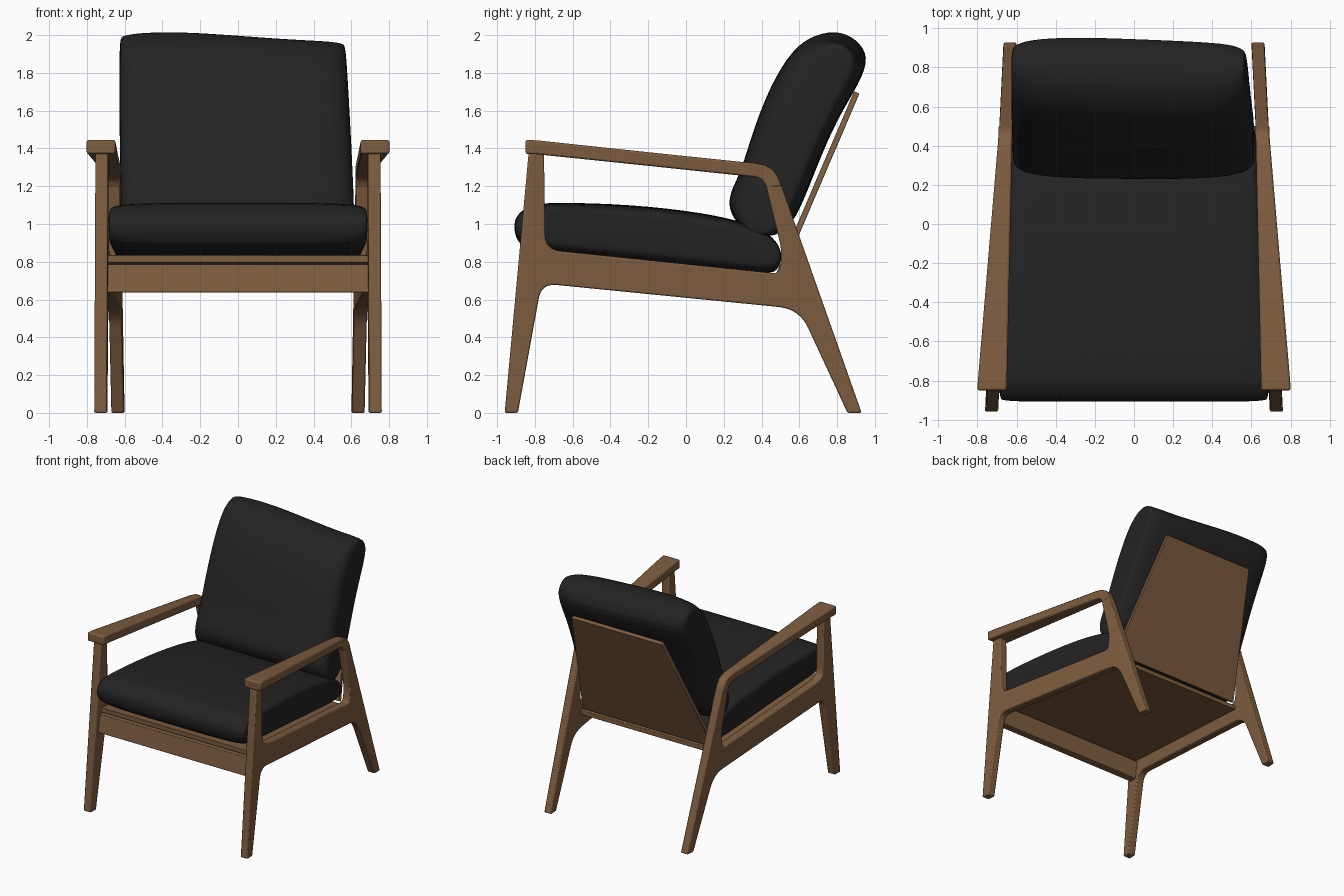
import bpy, bmesh, math
from mathutils import Vector

if "Cube" in bpy.data.objects:
    bpy.data.objects.remove(bpy.data.objects["Cube"])


def material(name, rgb):
    m = bpy.data.materials.new(name)
    m.diffuse_color = (*rgb, 1)
    m.use_nodes = True
    m.node_tree.nodes["Principled BSDF"].inputs["Base Color"].default_value = m.diffuse_color
    return m


WOOD = material("walnut wood", (0.21, 0.11, 0.051))
FABRIC = material("black fabric", (0.017, 0.017, 0.017))


def loft(name, loops, mat, bevel=0.0, mirror=False, subsurf=0):
    """Skin a list of equal-length point loops and cap both ends."""
    bm = bmesh.new()
    rings = [[bm.verts.new(p) for p in loop] for loop in loops]
    n = len(rings[0])
    for a, b in zip(rings, rings[1:]):
        for i in range(n):
            bm.faces.new((a[i], a[(i + 1) % n], b[(i + 1) % n], b[i]))
    bm.faces.new(rings[0])
    bm.faces.new(rings[-1])
    bmesh.ops.recalc_face_normals(bm, faces=bm.faces)
    me = bpy.data.meshes.new(name)
    bm.to_mesh(me)
    bm.free()
    ob = bpy.data.objects.new(name, me)
    bpy.context.collection.objects.link(ob)
    me.materials.append(mat)
    if bevel:
        m = ob.modifiers.new("soft edges", 'BEVEL')
        m.width, m.segments, m.limit_method = bevel, 2, 'ANGLE'
        m.angle_limit = math.radians(40)
    if mirror:
        ob.modifiers.new("mirror", 'MIRROR').use_clip = False
    if subsurf:
        m = ob.modifiers.new("smooth", 'SUBSURF')
        m.levels = m.render_levels = subsurf
    bpy.ops.object.select_all(action='DESELECT')
    ob.select_set(True)
    bpy.context.view_layer.objects.active = ob
    bpy.ops.object.shade_smooth_by_angle(angle=math.radians(35))
    return ob


def fillet(points, steps=6):
    """Round each (y, z, cut) corner of a closed outline."""
    out = []
    for i, (y, z, r) in enumerate(points):
        p = Vector((y, z))
        if not r:
            out.append(p)
            continue
        a = Vector(points[i - 1][:2])
        b = Vector(points[(i + 1) % len(points)][:2])
        a = p + (a - p).normalized() * r
        b = p + (b - p).normalized() * r
        for k in range(steps + 1):
            t = k / steps
            out.append(a * (1 - t) ** 2 + p * 2 * t * (1 - t) + b * t * t)
    return out


def inner(y):
    """Inside face of the side frame, which narrows to the rear."""
    return 0.694 - 0.05 * (y + 0.95)


# Side frames: legs, side rail and rear post in one outline
outline = fillet([
    (-0.96, 0, 0), (-0.89, 0, 0), (-0.765, 0.685, 0.08), (0.60, 0.55, 0.11),
    (0.855, 0, 0), (0.93, 0, 0), (0.595, 0.95, 0.08), (0.50, 1.22, 0),
    (0.42, 1.22, 0), (0.512, 0.84, 0.07), (0.49, 0.737, 0.025),
    (-0.745, 0.865, 0.08), (-0.752, 1.39, 0), (-0.832, 1.39, 0)])
loft("side_frames", [[(inner(y) + w, y, z) for y, z in outline] for w in (0, 0.067)],
     WOOD, bevel=0.008, mirror=True)

# Armrests: wide at the front, bending down into the rear posts
stations = [  # top y, top z, underside y, underside z
    (-0.85, 1.445, -0.85, 1.372), (-0.79, 1.443, -0.79, 1.369),
    (-0.2, 1.38, -0.2, 1.308), (0.36, 1.322, 0.33, 1.252),
    (0.42, 1.31, 0.375, 1.246), (0.46, 1.287, 0.40, 1.235),
    (0.487, 1.25, 0.415, 1.215), (0.507, 1.20, 0.427, 1.19)]
loops = []
for ty, tz, by, bz in stations:
    t = min(1, (ty + 0.85) / 1.3)
    xi = 0.652 + (inner(0.45) - 0.652) * t - 0.002
    xo = 0.80 + (inner(0.45) + 0.067 - 0.80) * t + 0.002
    loops.append([(xi, ty, tz), (xo, ty, tz), (xo, by, bz), (xi, by, bz)])
loft("armrests", loops, WOOD, bevel=0.01, mirror=True)


def plate(name, section, widths, bevel=0.004):
    """Board across the chair: (y, z) section with a half width per point."""
    loft(name, [[(s * w, y, z) for (y, z), w in zip(section, widths)] for s in (-1, 1)],
         WOOD, bevel)


# Front rail, seat board and tapered back board
plate("front_rail", [(-0.865, 0.637), (-0.80, 0.637), (-0.78, 0.785), (-0.845, 0.785)],
      [0.70] * 4)
plate("seat_board", [(-0.83, 0.797), (0.50, 0.667), (0.50, 0.705), (-0.83, 0.835)],
      [0.70, 0.63, 0.63, 0.70])
plate("back_board", [(0.476, 0.735), (0.504, 0.722), (0.918, 1.69), (0.89, 1.703)],
      [0.605, 0.605, 0.42, 0.42])


def cushion(name, profile, origin, direction, rings, place):
    """Pillow: the profile swept across x, thinning toward both ends."""
    o, d = Vector(origin), Vector(direction).normalized()
    loops = []
    for u, thin, short in rings:
        loop = []
        for p in profile:
            v = Vector(p) - o
            along = d * v.dot(d)
            q = o + along * short + (v - along) * thin
            loop.append(place(u, q.x, q.y))
        loops.append(loop)
    loft(name, loops, FABRIC, subsurf=2)


# Seat cushion
half = [(1, 0.6, 0.985), (0.98, 0.8, 0.99), (0.88, 0.96, 1), (0.5, 1, 1)]
rings = [(-u, a, b) for u, a, b in half] + [(0, 1, 1)] + half[::-1]
cushion("seat_cushion", [
    (-0.915, 0.98), (-0.90, 1.05), (-0.82, 1.105), (-0.70, 1.115), (-0.3, 1.105),
    (0.1, 1.06), (0.35, 1.0), (0.47, 0.93), (0.515, 0.84), (0.49, 0.745),
    (0.40, 0.73), (0, 0.775), (-0.5, 0.825), (-0.8, 0.85), (-0.89, 0.89)],
    (0, 0.93), (1, -0.11), rings,
    lambda u, y, z: (u * (inner(y) + 0.002), y, z))

# Back cushion, slightly slumped toward one side
half = [(1, 0.5, 0.975), (0.975, 0.68, 0.985), (0.87, 0.9, 0.995), (0.5, 1, 1)]
rings = [(-u, a, b) for u, a, b in half] + [(0, 1, 1)] + half[::-1]


def place_back(u, y, z):
    h = max(0, z - 1)
    x = u * 0.622 - (0.05 if u > 0 else 0.01) * abs(u) * h
    sag = 0.02 * (u + 0.5) + 0.012 * math.sin(math.pi * u)
    return (x, y - 0.6 * sag * h, z - sag * h + 0.01 * h)


cushion("back_cushion", [
    (0.225, 1.10), (0.24, 1.18), (0.295, 1.28), (0.36, 1.5), (0.455, 1.74),
    (0.565, 1.92), (0.68, 1.99), (0.80, 2.005), (0.90, 1.96), (0.97, 1.87),
    (0.92, 1.74), (0.80, 1.55), (0.70, 1.32), (0.60, 1.06), (0.52, 0.95),
    (0.42, 0.93), (0.32, 0.95), (0.25, 1.03)],
    (0.42, 1.02), (0.41, 0.91), rings, place_back)
